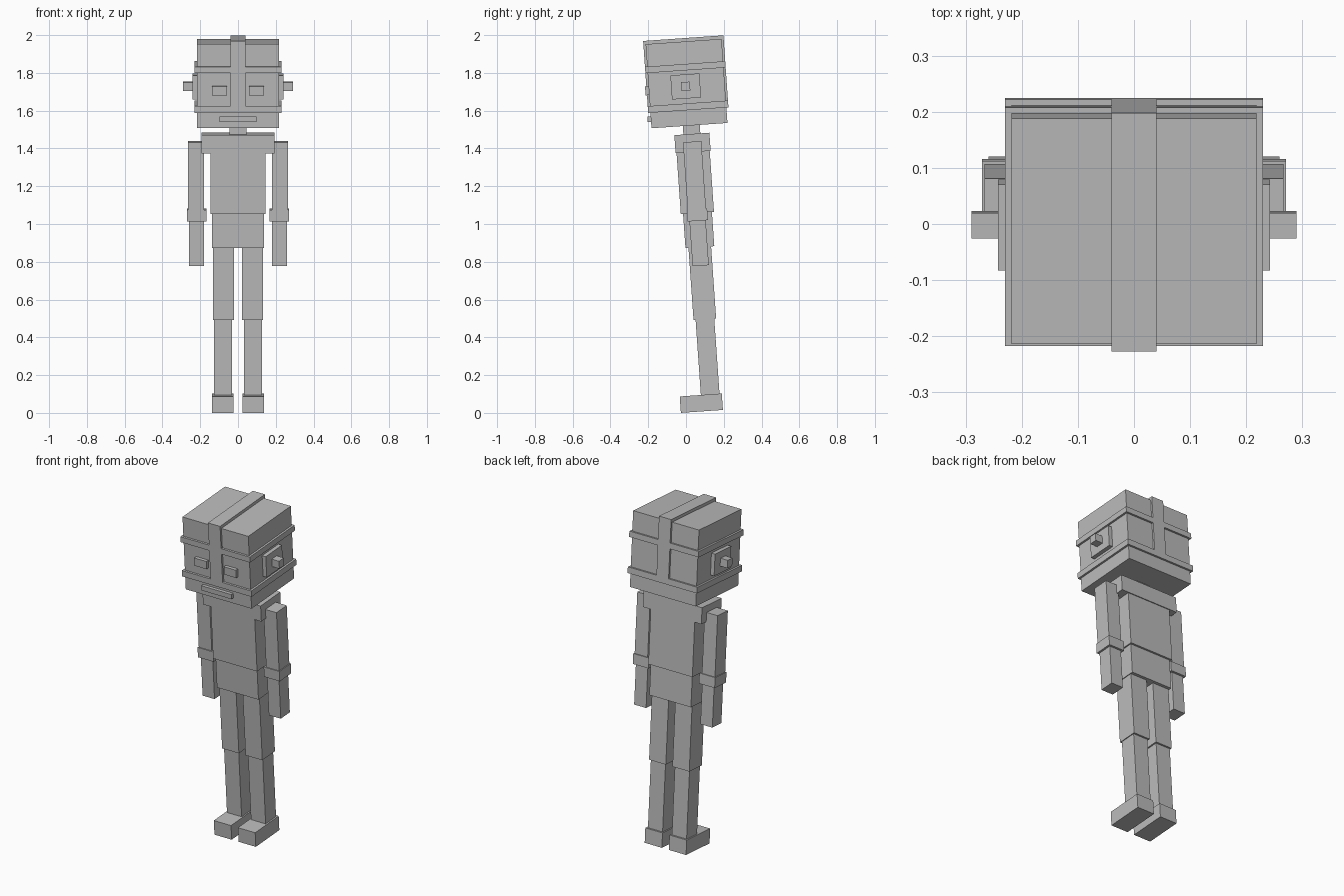
import bpy
import bmesh
from math import radians
from mathutils import Matrix, Vector

default_cube = bpy.data.objects.get("Cube")
if default_cube:
    bpy.data.objects.remove(default_cube)

# Single flat material
GREY = (0.5, 0.5, 0.5, 1.0)
grey = bpy.data.materials.new("plain grey")
grey.use_nodes = True
grey.diffuse_color = GREY
grey.node_tree.nodes["Principled BSDF"].inputs["Base Color"].default_value = GREY

# The whole figure leans slightly forward
LEAN = Matrix.Rotation(radians(4), 4, "X")


def box(name, x, y, z):
    """Box spanning the (min, max) ranges on each axis, then leaned."""
    low, high = Vector((x[0], y[0], z[0])), Vector((x[1], y[1], z[1]))
    shape = Matrix.Translation((low + high) / 2) @ Matrix.Diagonal((high - low).to_4d())
    shape[3][3] = 1.0
    bm = bmesh.new()
    bmesh.ops.create_cube(bm, size=1, matrix=LEAN @ shape)
    mesh = bpy.data.meshes.new(name)
    bm.to_mesh(mesh)
    bm.free()
    mesh.materials.append(grey)
    obj = bpy.data.objects.new(name, mesh)
    bpy.context.collection.objects.link(obj)
    return obj


def centred(name, half_width, y, z):
    box(name, (-half_width, half_width), y, z)


def pair(name, x, y, z):
    box("left_" + name, x, y, z)
    box("right_" + name, (-x[1], -x[0]), y, z)


# Head with raised bands
BAND_Y = (-0.089, 0.337)
centred("head", 0.218, (-0.077, 0.326), (1.516, 1.962))
centred("head_strap", 0.04, BAND_Y, (1.615, 1.98))
centred("upper_head_band", 0.23, BAND_Y, (1.809, 1.843))
centred("lower_head_band", 0.23, BAND_Y, (1.598, 1.634))

# Face and ears
pair("eye", (0.058, 0.138), (-0.096, -0.06), (1.692, 1.74))
centred("mouth", 0.099, (-0.095, -0.06), (1.55, 1.579))
pair("ear_plate", (0.2, 0.242), (0.042, 0.196), (1.66, 1.788))
pair("ear_knob", (0.23, 0.29), (0.096, 0.142), (1.702, 1.748))

# Neck and trunk
centred("neck", 0.045, (0.089, 0.179), (1.46, 1.525))
centred("shoulders", 0.193, (0.041, 0.227), (1.375, 1.471))
centred("torso", 0.1455, (0.046, 0.222), (1.052, 1.38))
centred("pelvis", 0.1375, (0.058, 0.211), (0.87, 1.06))

# Arms
pair("upper_arm", (0.18, 0.266), (0.084, 0.181), (1.06, 1.43))
pair("elbow_band", (0.167, 0.271), (0.079, 0.187), (1.01, 1.071))
pair("forearm", (0.18, 0.259), (0.089, 0.175), (0.772, 1.02))

# Legs
pair("thigh", (0.022, 0.133), (0.074, 0.194), (0.488, 0.88))
pair("shin", (0.031, 0.128), (0.085, 0.184), (0.08, 0.495))
pair("foot", (0.023, 0.137), (-0.027, 0.196), (0.002, 0.089))
